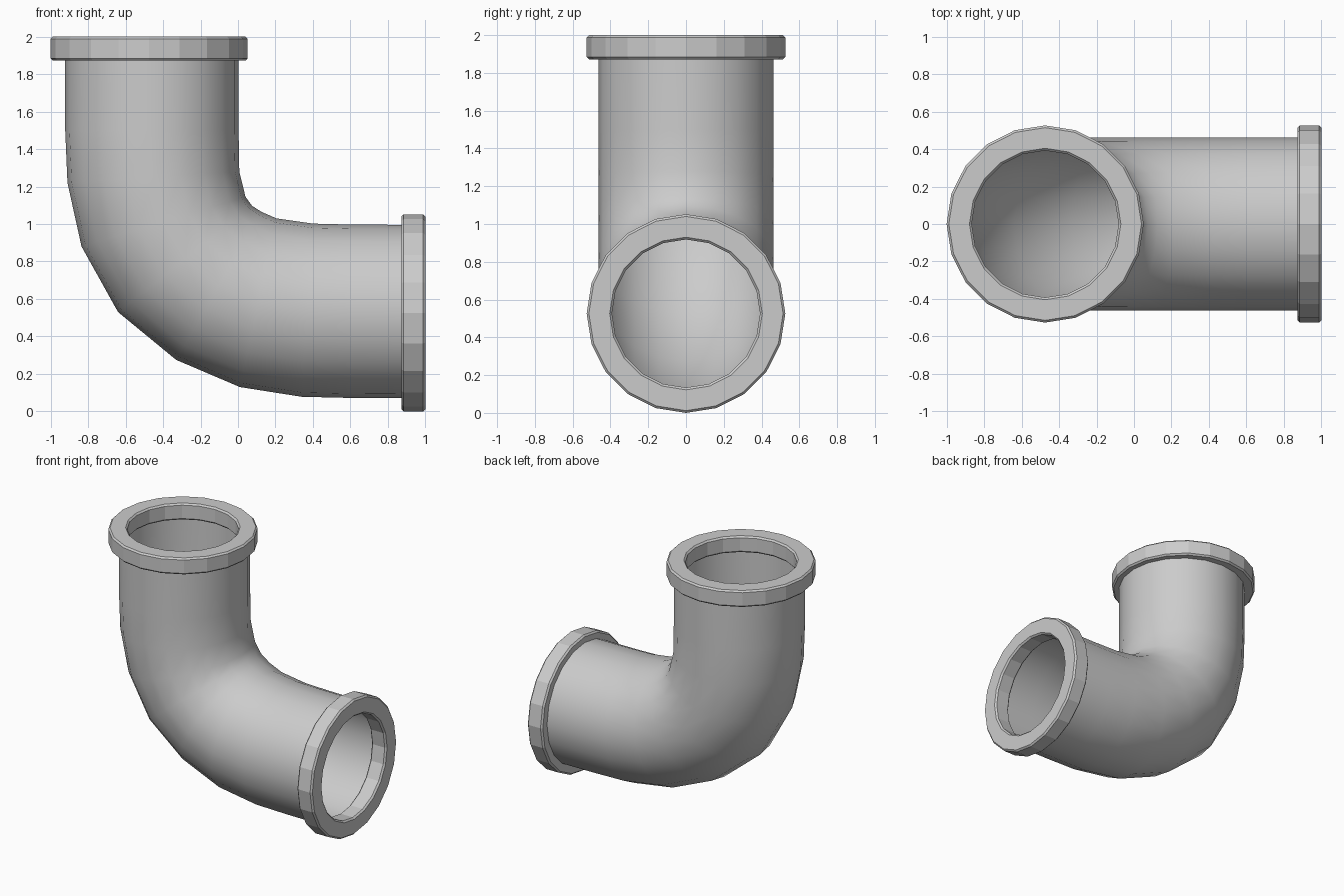
import bpy, bmesh
from math import sin, cos, pi
from mathutils import Vector, Matrix

if "Cube" in bpy.data.objects:
    bpy.data.objects.remove(bpy.data.objects["Cube"])

SIDES = 20
HALF = 0.4625  # pipe half width


def make_object(name, bm):
    bmesh.ops.recalc_face_normals(bm, faces=bm.faces)
    mesh = bpy.data.meshes.new(name)
    bm.to_mesh(mesh)
    bm.free()
    obj = bpy.data.objects.new(name, mesh)
    bpy.context.collection.objects.link(obj)
    return obj


def bridge(bm, a, b):
    for i in range(SIDES):
        j = (i + 1) % SIDES
        bm.faces.new((a[i], a[j], b[j], b[i]))


# Elbow pipe: each ring spans an outer and an inner point of the bend (x, z)
spans = [((-0.922, 1.995), (0.003, 1.995)), ((-0.922, 1.5), (0.003, 1.5)),
         ((-0.91, 1.22), (0.007, 1.28)), ((-0.835, 0.88), (0.04, 1.145)),
         ((-0.64, 0.53), (0.075, 1.097)), ((-0.33, 0.275), (0.125, 1.065)),
         ((0.01, 0.13), (0.205, 1.03)), ((0.34, 0.078), (0.4, 1.002)),
         ((0.6, 0.072), (0.6, 0.997)), ((0.995, 0.07), (0.995, 0.995))]
bm = bmesh.new()
rings = []
for (ox, oz), (ix, iz) in spans:
    outer, inner = Vector((ox, 0, oz)), Vector((ix, 0, iz))
    mid, arm = (outer + inner) / 2, (outer - inner) / 2
    rings.append([bm.verts.new(mid + arm * cos(t) + Vector((0, HALF * sin(t), 0)))
                  for t in (2 * pi * i / SIDES for i in range(SIDES))])
for a, b in zip(rings, rings[1:]):
    bridge(bm, a, b)
pipe = make_object("elbow_pipe", bm)
for p in pipe.data.polygons:
    p.use_smooth = True


# End flanges: a faceted ring with chamfered edges, outer face at local z = 0
def flange(name, matrix):
    ro, ri, h, c = 0.526, 0.392, 0.128, 0.012
    profile = [(ro - c, 0), (ro, -c), (ro, c - h), (ro - c, -h),
               (ri + c, -h), (ri, c - h), (ri, -c), (ri + c, 0)]
    bm = bmesh.new()
    loops = [[bm.verts.new((r * cos(2 * pi * i / SIDES), r * sin(2 * pi * i / SIDES), z))
              for i in range(SIDES)] for r, z in profile]
    for k in range(len(loops)):
        bridge(bm, loops[k], loops[(k + 1) % len(loops)])
    obj = make_object(name, bm)
    obj.matrix_world = matrix


flange("top_flange", Matrix.Translation((-0.474, 0, 2.0)))
flange("side_flange", Matrix.Translation((1.0, 0, 0.526)) @ Matrix.Rotation(pi / 2, 4, 'Y'))
